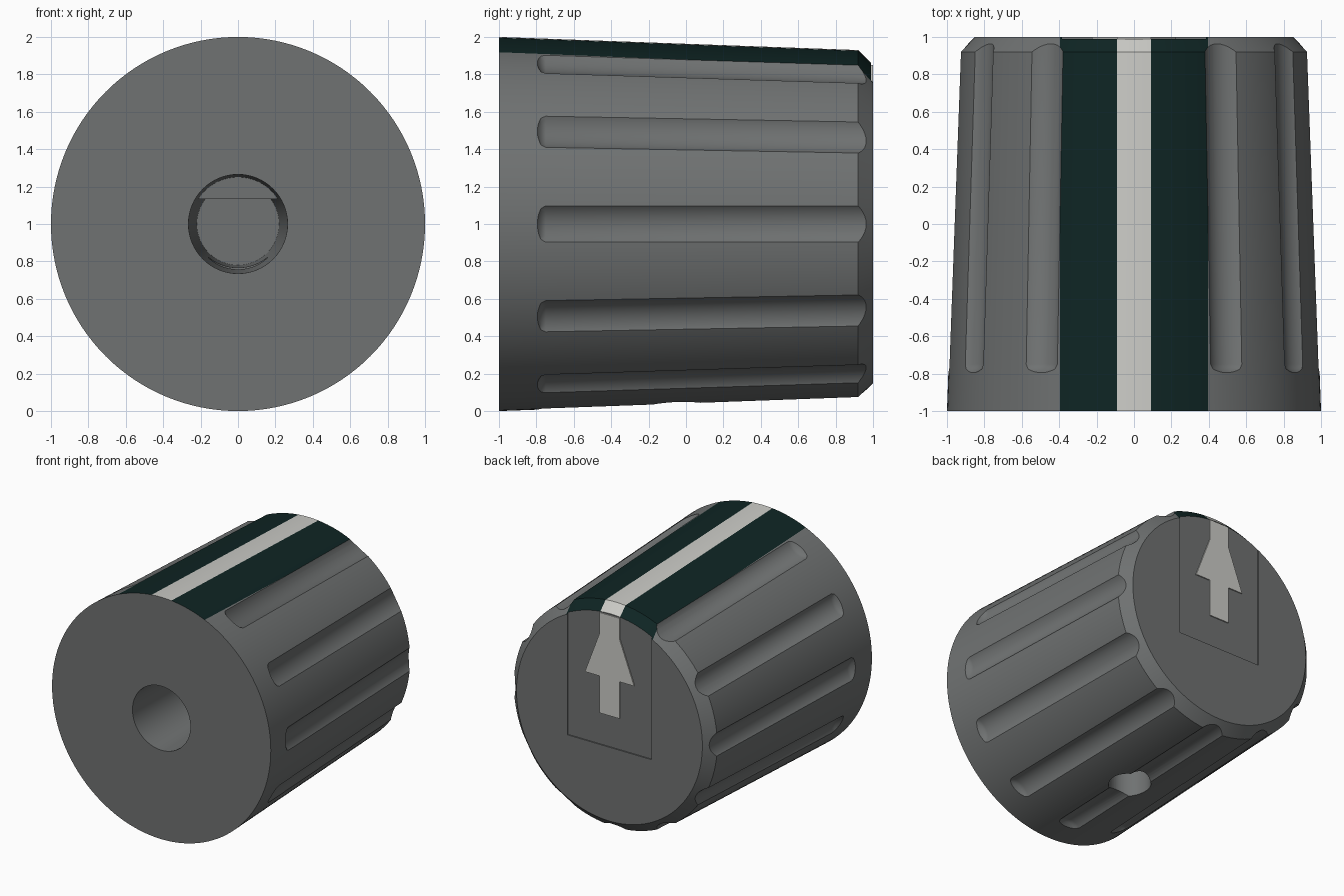
import bpy, bmesh, math
from mathutils import Matrix, Vector

if "Cube" in bpy.data.objects:
    bpy.data.objects.remove(bpy.data.objects["Cube"])

def material(name, rgb):
    m = bpy.data.materials.new(name)
    m.diffuse_color = (*rgb, 1)
    m.use_nodes = True
    m.node_tree.nodes["Principled BSDF"].inputs["Base Color"].default_value = m.diffuse_color
    return m

GRAY = material("knob gray", (0.16, 0.168, 0.168))
GREEN = material("dark green", (0.0045, 0.018, 0.017))
WHITE = material("off white", (0.60, 0.60, 0.57))

def loft(name, rings, mat):
    """Solid from equal-length rings of points, capped at both ends."""
    bm = bmesh.new()
    loops = [[bm.verts.new(p) for p in ring] for ring in rings]
    n = len(loops[0])
    for a, b in zip(loops, loops[1:]):
        for i in range(n):
            bm.faces.new((a[i], a[(i + 1) % n], b[(i + 1) % n], b[i]))
    bm.faces.new(loops[0])
    bm.faces.new(loops[-1])
    bmesh.ops.recalc_face_normals(bm, faces=bm.faces)
    me = bpy.data.meshes.new(name)
    bm.to_mesh(me)
    bm.free()
    ob = bpy.data.objects.new(name, me)
    me.materials.append(mat)
    bpy.context.collection.objects.link(ob)
    return ob

def ring(y, r, n, cz=1.0):
    return [(r * math.cos(2 * math.pi * i / n), y, cz + r * math.sin(2 * math.pi * i / n))
            for i in range(n)]

def base_radius(y):
    """Outer radius of the tapered, chamfered body."""
    return 1 - 0.07 * (y + 1) / 1.92 if y <= 0.92 else 0.93 - (y - 0.92)

# Tapered knob body with a chamfered back edge
body = loft("knob_body", [ring(y, base_radius(y), 128) for y in (-1, -0.8, 0.92, 1)], GRAY)

# Finger flutes every 30 degrees, except under the stripe
cutters = []
R, DEPTH = 0.145, 0.042
sections = [(-0.795, 0.0), (-0.775, 0.03), (-0.75, DEPTH), (1.1, DEPTH)]
for k in range(12):
    if k == 3:
        continue
    rings = []
    for y, d in sections:
        c = 1 - 0.07 * (y + 1) / 1.92 + R - d
        rings.append([(x, yy, z) for x, yy, z in ring(y, R, 40, c)])
    cut = loft("flute_cutter", rings, GRAY)
    # start from the top direction, then turn about the knob axis
    cut.data.transform(Matrix.Translation((0, 0, 1)) @ Matrix.Rotation(math.radians(90 - 30 * k), 4, 'Y'))
    cutters.append(cut)

# Shaft bore, set screw hole and the shallow pocket on the back
cutters.append(loft("bore_cutter", [ring(-1.02, 0.2655, 64), ring(0.6, 0.22, 64)], GRAY))
screw = [[(0.16 * math.cos(a * math.pi / 24), -0.05 + 0.16 * math.sin(a * math.pi / 24), z)
          for a in range(48)] for z in (-0.1, 0.9)]
cutters.append(loft("screw_hole_cutter", screw, GRAY))
pocket = [[(x, y, z) for x, z in ((-0.385, 0.76), (0.385, 0.76), (0.385, 2.1), (-0.385, 2.1))]
          for y in (0.99, 1.1)]
cutters.append(loft("pocket_cutter", pocket, GRAY))

for c in cutters:
    mod = body.modifiers.new(c.name, 'BOOLEAN')
    mod.operation, mod.solver, mod.object = 'DIFFERENCE', 'EXACT', c
deps = bpy.context.evaluated_depsgraph_get()
mesh = bpy.data.meshes.new_from_object(body.evaluated_get(deps))
body.modifiers.clear()
body.data = mesh
for c in cutters:
    bpy.data.objects.remove(c)

# Split the top surface along the stripe edges and colour it
mesh.materials.clear()
for m in (GRAY, GREEN, WHITE):
    mesh.materials.append(m)
bm = bmesh.new()
bm.from_mesh(mesh)
for x in (-0.395, -0.09, 0.09, 0.395):
    faces = [f for f in bm.faces if f.normal.z > 0.3 and f.calc_center_median().z > 1.6]
    geom = set(faces)
    for f in faces:
        geom.update(f.edges, f.verts)
    bmesh.ops.bisect_plane(bm, geom=list(geom), plane_co=(x, 0, 0), plane_no=(1, 0, 0))
for f in bm.faces:
    f.material_index = 0
    c = f.calc_center_median()
    on_skin = all(math.hypot(v.co.x, v.co.z - 1) > base_radius(v.co.y) - 0.003 for v in f.verts)
    if f.normal.z > 0.3 and c.z > 1.6 and abs(c.x) < 0.395 and on_skin:
        f.material_index = 2 if abs(c.x) < 0.09 else 1
bm.to_mesh(mesh)
bm.free()

# Flat key inside the bore that makes it D-shaped
a0 = math.asin(0.135 / 0.27)
arc = [a0 + (math.pi - 2 * a0) * i / 16 for i in range(17)]
loft("bore_flat", [[(0.27 * math.cos(a), y, 1 + 0.27 * math.sin(a)) for a in arc]
                   for y in (-0.5, 0.62)], GRAY)

# Raised pointer arrow on the back, running up into the white stripe
half = [(0.09, 1.02), (0.09, 1.325), (0.225, 1.325), (0.09, 1.68), (0.09, 1.85)]
outline = half + [(-x, z) for x, z in reversed(half)]
loft("pointer_arrow", [[(x, y, z) for x, z in outline] for y in (0.988, 0.9995)], WHITE)

# Smooth the round surfaces, keep edges crisp
bpy.ops.object.select_all(action='DESELECT')
body.select_set(True)
bpy.context.view_layer.objects.active = body
bpy.ops.object.shade_smooth_by_angle(angle=math.radians(32))
